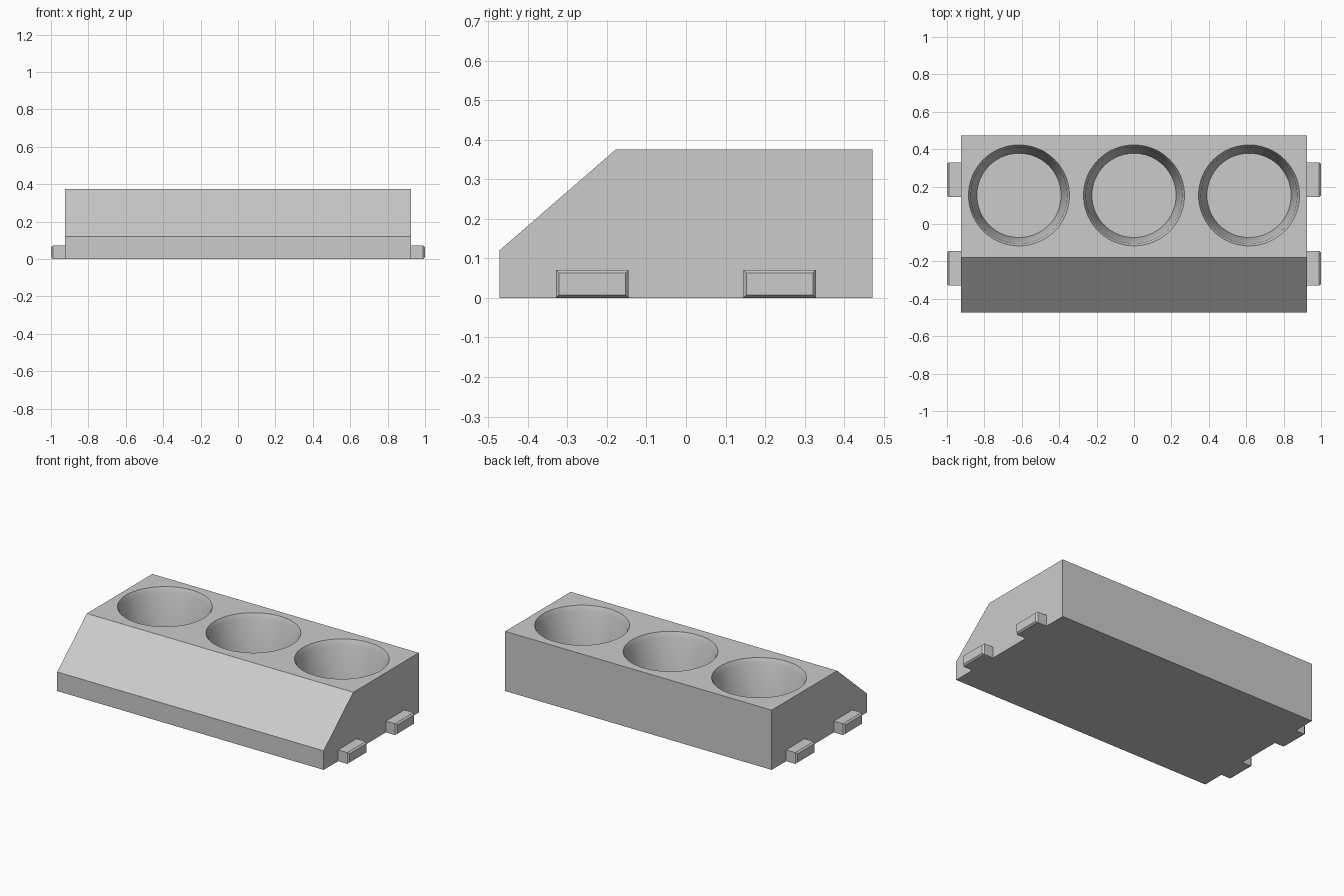
import bpy, bmesh, math

if "Cube" in bpy.data.objects:
    bpy.data.objects.remove(bpy.data.objects["Cube"])

grey = bpy.data.materials.new("light grey")
grey.diffuse_color = (0.6, 0.6, 0.6, 1)
grey.use_nodes = True
grey.node_tree.nodes["Principled BSDF"].inputs["Base Color"].default_value = grey.diffuse_color


def make_object(name, bm):
    bmesh.ops.recalc_face_normals(bm, faces=bm.faces)
    mesh = bpy.data.meshes.new(name)
    bm.to_mesh(mesh)
    bm.free()
    mesh.materials.append(grey)
    obj = bpy.data.objects.new(name, mesh)
    bpy.context.collection.objects.link(obj)
    return obj


def lathe(name, profile, cx, cy, steps=72):
    """Closed solid of revolution around a vertical axis."""
    bm = bmesh.new()
    rings = [[bm.verts.new((cx + r * math.cos(2 * math.pi * i / steps),
                            cy + r * math.sin(2 * math.pi * i / steps), z))
              for i in range(steps)] for r, z in profile]
    for a, b in zip(rings, rings[1:]):
        for i in range(steps):
            j = (i + 1) % steps
            bm.faces.new((a[i], a[j], b[j], b[i]))
    bm.faces.new(rings[0])
    bm.faces.new(rings[-1])
    return make_object(name, bm)


# Wedge-fronted block, extruded from its side profile
HALF = 0.926
side = [(-0.472, 0), (0.472, 0), (0.472, 0.375), (-0.178, 0.375), (-0.472, 0.12)]
bm = bmesh.new()
face = bm.faces.new([bm.verts.new((-HALF, y, z)) for y, z in side])
ext = bmesh.ops.extrude_face_region(bm, geom=[face])
bmesh.ops.translate(bm, vec=(2 * HALF, 0, 0),
                    verts=[v for v in ext["geom"] if isinstance(v, bmesh.types.BMVert)])
body = make_object("body", bm)

# Three tapered cup holes with an eased rim
cup = [(0.225, 0.04), (0.257, 0.345), (0.270, 0.375), (0.270, 0.45)]
for x in (-0.615, 0, 0.615):
    cutter = lathe("cup_cutter", cup, x, 0.153)
    mod = body.modifiers.new("cup", "BOOLEAN")
    mod.operation = "DIFFERENCE"
    mod.solver = "EXACT"
    mod.object = cutter
    bpy.context.view_layer.objects.active = body
    bpy.ops.object.modifier_apply(modifier=mod.name)
    bpy.data.objects.remove(cutter)

bpy.ops.object.select_all(action="DESELECT")
body.select_set(True)
bpy.context.view_layer.objects.active = body
bpy.ops.object.shade_smooth_by_angle(angle=math.radians(30))

# Side tabs with a chamfered outer end
for sx, end in ((-1, "left"), (1, "right")):
    for cy, place in ((-0.237, "front"), (0.237, "back")):
        bm = bmesh.new()
        rings = []
        for x, inset in ((HALF - 0.002, 0), (0.99, 0), (1.0, 0.008)):
            w, lo, hi = 0.092 - inset, inset, 0.071 - inset
            rings.append([bm.verts.new((sx * x, cy + y, z))
                          for y, z in ((-w, lo), (w, lo), (w, hi), (-w, hi))])
        for a, b in zip(rings, rings[1:]):
            for i in range(4):
                j = (i + 1) % 4
                bm.faces.new((a[i], a[j], b[j], b[i]))
        bm.faces.new(rings[0])
        bm.faces.new(rings[-1])
        make_object(f"{end}_{place}_tab", bm)
